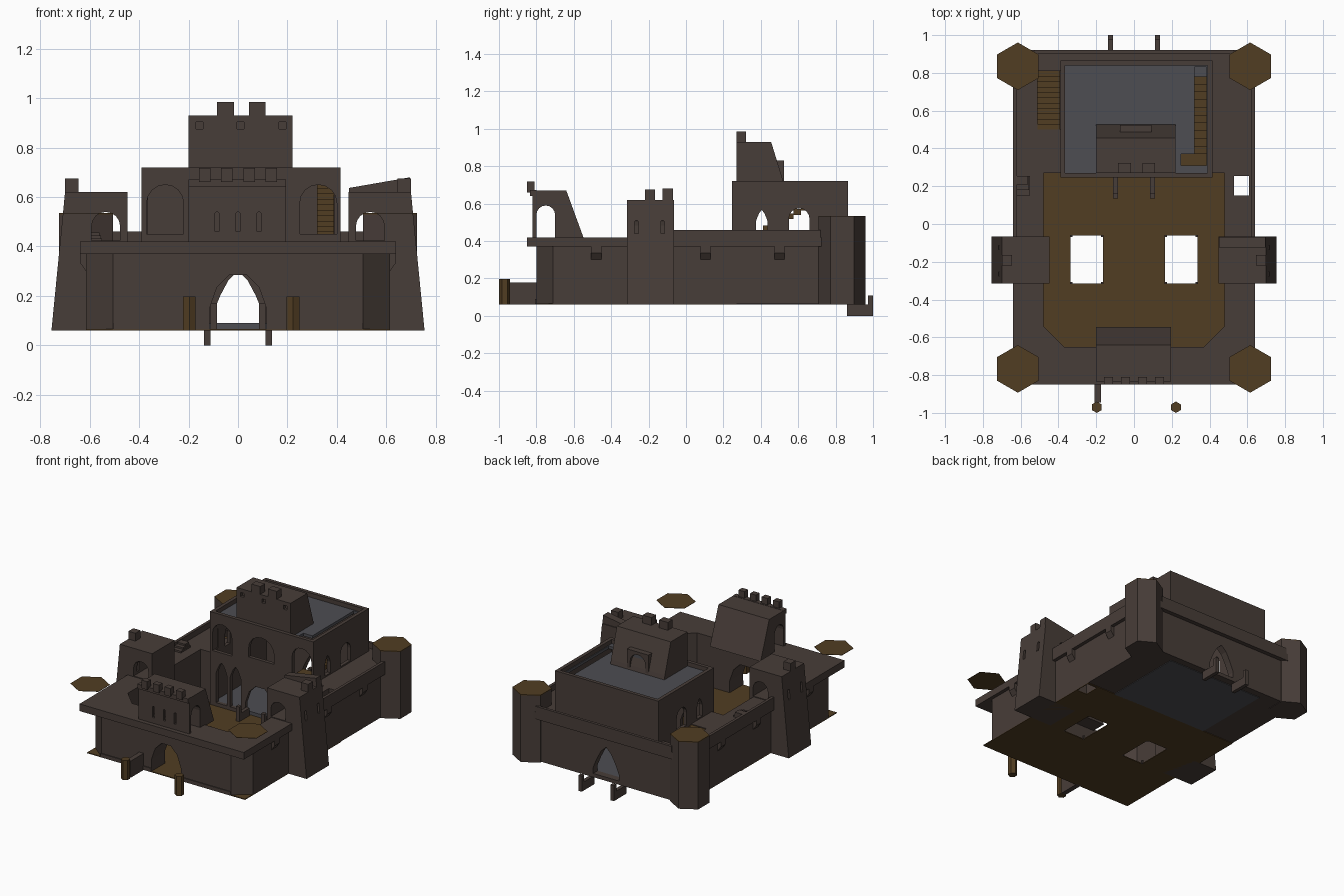
import bpy, bmesh, math

if "Cube" in bpy.data.objects:
    bpy.data.objects.remove(bpy.data.objects["Cube"])


def material(name, rgb):
    m = bpy.data.materials.new(name)
    m.diffuse_color = (*rgb, 1)
    m.use_nodes = True
    m.node_tree.nodes["Principled BSDF"].inputs["Base Color"].default_value = m.diffuse_color
    return m


STONE = material("dark_stone", (0.064, 0.047, 0.040))
WOOD = material("brown_earth", (0.083, 0.047, 0.016))
SLATE = material("grey_slate", (0.075, 0.075, 0.085))


def prism(name, pts, axis, a, b, mat=STONE):
    """Extrude a 2D outline along an axis: x uses (y,z), y uses (x,z), z uses (x,y)."""
    def place(p, t):
        return {'x': (t, p[0], p[1]), 'y': (p[0], t, p[1]), 'z': (p[0], p[1], t)}[axis]
    bm = bmesh.new()
    lo = [bm.verts.new(place(p, a)) for p in pts]
    bm.faces.new(lo)
    if b != a:
        hi = [bm.verts.new(place(p, b)) for p in pts]
        bm.faces.new(hi)
        n = len(pts)
        for i in range(n):
            bm.faces.new((lo[i], lo[(i + 1) % n], hi[(i + 1) % n], hi[i]))
    bmesh.ops.recalc_face_normals(bm, faces=bm.faces)
    me = bpy.data.meshes.new(name)
    bm.to_mesh(me)
    bm.free()
    me.materials.append(mat)
    ob = bpy.data.objects.new(name, me)
    bpy.context.scene.collection.objects.link(ob)
    return ob


def rect(x0, x1, y0, y1):
    return [(x0, y0), (x1, y0), (x1, y1), (x0, y1)]


def box(name, x0, x1, y0, y1, z0, z1, mat=STONE):
    return prism(name, rect(x0, x1, y0, y1), 'z', z0, z1, mat)


def arch(c, w, z0, z1, pointed=False):
    """Arch outline, centre c, full width w, from z0 to z1."""
    h = w / 2
    rise = min(h * (1.9 if pointed else 1.0), (z1 - z0) * 0.8)
    pts = [(c - h, z0), (c + h, z0)]
    for i in range(9):
        t = math.pi * i / 8
        s = math.sin(t)
        if pointed:
            s = 1 - abs(math.cos(t)) ** 1.6
        pts.append((c + h * math.cos(t), z1 - rise + rise * s))
    return pts


def hexagon(x, y, r):
    return [(x + r * math.sin(i * math.pi / 3), y + r * math.cos(i * math.pi / 3)) for i in range(6)]


def cut(ob, *specs):
    """Subtract prisms given as (outline, axis, start, end)."""
    for s in specs:
        c = prism("cutter", *s)
        m = ob.modifiers.new("cut", 'BOOLEAN')
        m.operation, m.solver, m.object = 'DIFFERENCE', 'EXACT', c
        bpy.context.view_layer.update()
        dg = bpy.context.evaluated_depsgraph_get()
        me = bpy.data.meshes.new_from_object(ob.evaluated_get(dg))
        ob.modifiers.clear()
        ob.data = me
        bpy.data.objects.remove(c)


# Shared openings
yard = ([(-.48, .27), (-.48, -.54), (-.37, -.65), (.37, -.65), (.48, -.54), (.48, .27)], 'z', -.1, .9)
room = (rect(-.365, .39, .26, .84), 'z', -.1, .9)
hatch = (rect(.53, .61, .15, .255), 'z', -.1, .9)
stairwell = (rect(-.51, -.39, .5, .81), 'z', .2, .9)
gate = [(-.115, .0), (.115, .0), (.115, .15), (.085, .235), (.035, .285), (-.035, .285), (-.085, .235), (-.115, .15)]
back_gate = arch(0, .2, .09, .30, True)

# Curtain wall with chamfered front corners
wall = prism("curtain_wall", [(-.505, -.80), (.505, -.80), (.615, -.71), (.615, .89),
                              (-.615, .89), (-.615, -.71)], 'z', .064, .38)
cut(wall, yard, room, hatch, stairwell, (gate, 'y', -.95, -.5), (back_gate, 'y', .8, 1))

# Overhanging wall walk
walk = box("wall_walk", -.64, .64, -.85, .92, .37, .42)
cut(walk, yard, room, hatch, stairwell)
box("back_parapet", -.53, .53, .90, .92, .42, .46)
for s in (-1, 1):
    a, b = sorted((s * .62, s * .64))
    box("side_parapet", a, b, -.07, .72, .42, .46)
    # corbels under the walk
    for y in (-.48, .105, .5):
        prism("corbel", [(s * .60, .37), (s * .64, .37), (s * .64, .335), (s * .615, .30), (s * .60, .30)],
              'y', y - .027, y + .027)
    # plinth strip at the gate front
    a, b = sorted((s * .115, s * .505))
    box("front_plinth", a, b, -.806, -.79, .064, .09)
for i in range(3):
    box("walk_step", -.62, -.55 - i * .005, .15 + i * .03, .255, .42, .432 + i * .012)

# Courtyard floor with two pits
floor = box("courtyard_floor", -.615, .615, -.80, .27, .06, .066, WOOD)
cut(floor, hatch, (rect(-.335, -.165, -.315, -.06), 'z', 0, .2), (rect(.165, .335, -.315, -.06), 'z', 0, .2))
for s in (-1, 1):
    for x in (.168, .332):
        for y in (-.312, -.063):
            box("pit_post", s * x - .006, s * x + .006, y - .006, y + .006, .06, .085)

# Corner towers and their brown caps
for s in (-1, 1):
    prism("back_corner_tower", hexagon(s * .615, .835, .126), 'z', .06, .53)
    prism("back_tower_cap", hexagon(s * .615, .835, .126), 'z', .53, .535, WOOD)
    prism("front_tower_cap", hexagon(s * .615, -.767, .126), 'z', .533, .535, WOOD)

# Tapered side towers
for s in (-1, 1):
    t = prism("side_tower", [(s * .448, .06), (s * .755, .06), (s * .70, .62), (s * .448, .62)],
              'y', -.315, -.065)
    a, b = sorted((s * .55, s * .9))
    cut(t, (arch(s * .535, .115, .425, .54), 'y', -.5, .1),
        (arch(-.265, .02, .44, .51), 'x', a, b), (arch(-.125, .02, .44, .51), 'x', a, b))
    a, b = sorted((s * .645, s * .70))
    box("side_tower_merlon", a, b, -.22, -.165, .62, .675)
prism("sloped_battlement", [(.45, .62), (.70, .62), (.695, .68), (.64, .67), (.45, .637)], 'y', -.125, -.07)

# Gatehouse with sloped back
house = prism("gatehouse", [(-.82, .41), (-.545, .41), (-.64, .67), (-.82, .67)], 'x', -.2, .195)
cut(house, (arch(-.75, .10, .42, .59), 'x', -.3, .3),
    *[(arch(x, .016, .46, .54), 'y', -.9, -.76) for x in (-.085, 0, .085)])
box("gatehouse_coping", -.2, .195, -.835, -.80, .64, .672)
for x in (-.135, -.045, .045, .135):
    box("gatehouse_merlon", x - .023, x + .023, -.85, -.81, .66, .717)

# Keep
keep = box("keep", -.39, .415, .245, .865, .064, .72)
cut(keep, (rect(-.365, .39, .27, .84), 'z', 0, .9),
    (gate, 'y', .2, .3), (back_gate, 'y', .8, 1),
    *[(arch(x, .15, .45, .65), 'y', .2, .3) for x in (-.295, .325)],
    (arch(.01, .2, .48, .64), 'y', .2, .3),
    *[(arch(x, .085, .09, .38, True), 'y', .2, .3) for x in (-.30, -.19, .20, .31)],
    *[(arch(.405, .06, .43, .565, True), 'x', a, a + .2) for a in (-.5, .3)],
    *[(arch(.605, .11, .43, .575), 'x', a, a + .2) for a in (-.5, .3)])
box("keep_floor", -.365, .39, .262, .84, .06, .09, SLATE)
roof = box("keep_roof", -.37, .395, .265, .845, .67, .69, SLATE)
cut(roof, (rect(.32, .385, .31, .83), 'z', .6, .8), (rect(.25, .385, .31, .37), 'z', .6, .8))

# Stairs
for i in range(11):
    y = .5 + i * .0282
    box("walk_stair", -.51, -.392, y, y + .0282, .2, .415 - i * .018, WOOD)
for i in range(10):
    y = .37 + i * .041
    z = .46 + i * .022
    box("roof_stair", .32, .388, y, y + .041, z - .03, z, WOOD)
box("roof_stair_landing", .25, .388, .30, .37, .41, .44, WOOD)

# Turret on the keep
turret = prism("keep_turret", [(.27, .68), (.53, .68), (.52, .72), (.455, .93), (.27, .93)], 'x', -.2, .22)
cut(turret, *[(rect(x - .014, x + .014, .875, .903), 'y', .2, .29) for x in (-.155, .01, .18)])
for x in (-.05, .078):
    box("turret_merlon", x - .034, x + .034, .27, .322, .92, .985)
dormer = box("turret_window", -.075, .092, .42, .525, .68, .83)
cut(dormer, (arch(.008, .12, .70, .81), 'y', .5, .6))
box("turret_window_pane", -.06, .075, .499, .503, .695, .815, SLATE)

# Bridge rails and posts
for s in (-1, 1):
    x = s * .125
    box("back_bridge_rail", x - .013, x + .013, .86, 1.0, 0, .06)
    box("back_bridge_post", x - .013, x + .013, .973, 1.0, .055, .11)
    x = s * .0975
    box("yard_rail", x - .013, x + .013, .135, .25, .066, .12)
    box("yard_rail_post", x - .013, x + .013, .135, .162, .115, .17)
for x in (-.197, .222):
    prism("front_post", hexagon(x, -.97, .03), 'z', .06, .197, WOOD)
box("front_rail", -.21, -.175, -.945, -.79, .06, .177)
